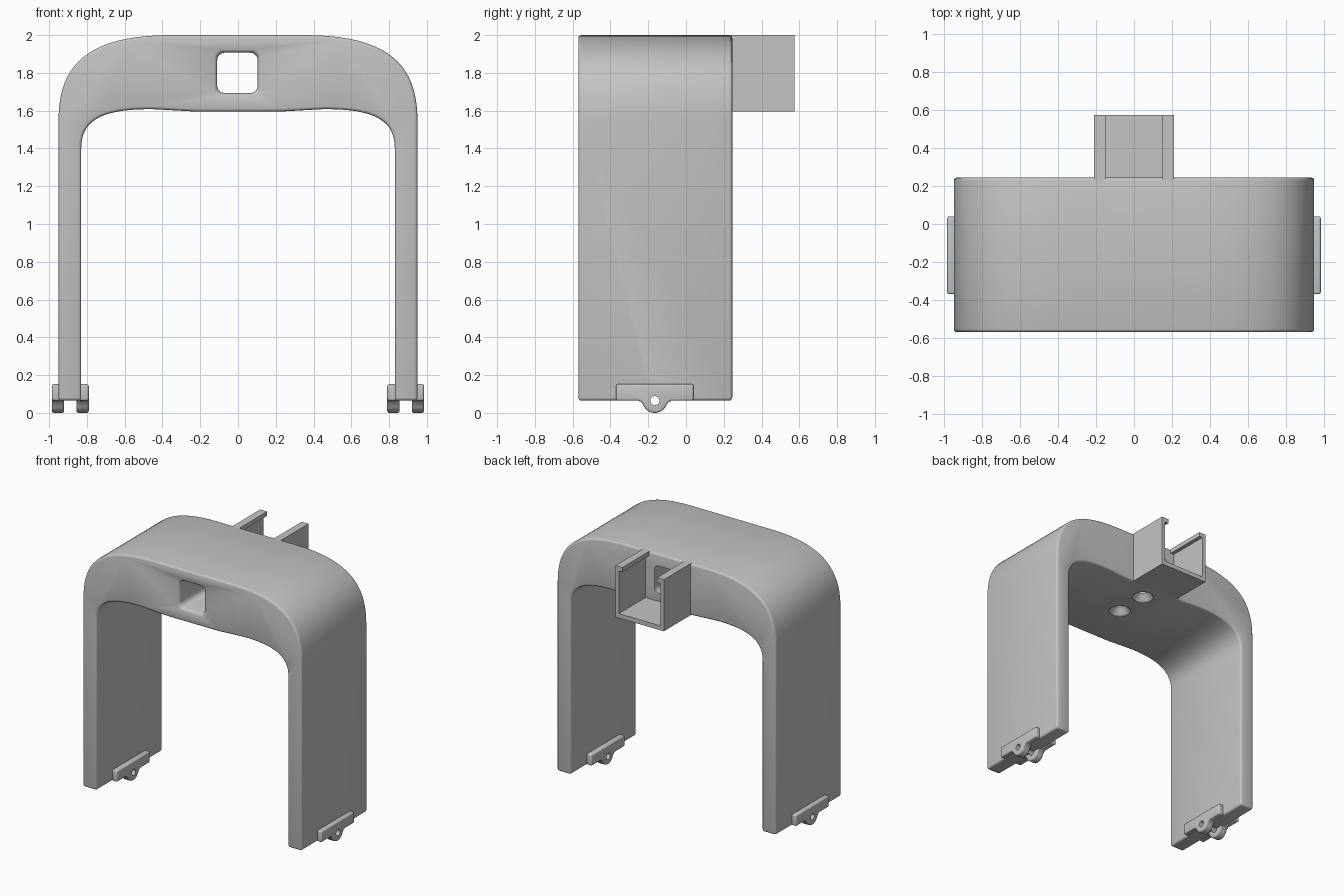
import bpy, bmesh
from math import sin, cos, pi, radians
from mathutils import Vector

if "Cube" in bpy.data.objects:
    bpy.data.objects.remove(bpy.data.objects["Cube"], do_unlink=True)

grey = bpy.data.materials.new("plain grey")
grey.use_nodes = True
COLOR = (0.55, 0.55, 0.55, 1)
grey.diffuse_color = COLOR
grey.node_tree.nodes["Principled BSDF"].inputs["Base Color"].default_value = COLOR


def loft(name, rings):
    """Closed solid through matching rings of 3D points."""
    bm = bmesh.new()
    loops = [[bm.verts.new(p) for p in ring] for ring in rings]
    n = len(loops[0])
    for a, b in zip(loops, loops[1:]):
        for i in range(n):
            j = (i + 1) % n
            bm.faces.new((a[i], a[j], b[j], b[i]))
    bm.faces.new(loops[0])
    bm.faces.new(loops[-1][::-1])
    bmesh.ops.recalc_face_normals(bm, faces=bm.faces)
    mesh = bpy.data.meshes.new(name)
    bm.to_mesh(mesh)
    bm.free()
    mesh.materials.append(grey)
    obj = bpy.data.objects.new(name, mesh)
    bpy.context.collection.objects.link(obj)
    return obj


def along_y(profile, y):
    return [(u, y, v) for u, v in profile]


def along_x(profile, x):
    return [(x, u, v) for u, v in profile]


def arc(cx, cy, r, a0, a1, n):
    return [(cx + r * cos(radians(a0 + (a1 - a0) * i / n)),
             cy + r * sin(radians(a0 + (a1 - a0) * i / n))) for i in range(n + 1)]


def bezier(p0, p1, p2, p3, n=20):
    p = [Vector(q) for q in (p0, p1, p2, p3)]
    pts = []
    for i in range(n + 1):
        t = i / n
        s = 1 - t
        pts.append(tuple(p[0] * s**3 + p[1] * 3 * s * s * t + p[2] * 3 * s * t * t + p[3] * t**3))
    return pts


def soften(obj, width):
    mod = obj.modifiers.new("soft edges", 'BEVEL')
    mod.width = width
    mod.segments = 3
    mod.limit_method = 'ANGLE'
    mod.angle_limit = radians(40)
    mod.use_clamp_overlap = False


def cut(obj, cutter):
    mod = obj.modifiers.new("cut", 'BOOLEAN')
    mod.operation = 'DIFFERENCE'
    mod.solver = 'EXACT'
    mod.object = cutter
    cutter.hide_render = True
    cutter.display_type = 'WIRE'
    cutters.add(cutter)


cutters = set()
parts = []
MID_Y = -0.165

# Arch: legs and bridge as one extruded outline
half = [(0.83, 0.065), (0.95, 0.065)]
half += bezier((0.95, 1.55), (0.95, 1.84), (0.80, 2.0), (0.35, 2.0))
inner = bezier((0.83, 1.40), (0.83, 1.55), (0.72, 1.61), (0.45, 1.608))
inner += [(0.22, 1.595)]
outline = half + [(-x, z) for x, z in reversed(half)]
outline += [(-x, z) for x, z in inner] + inner[::-1]
arch = loft("arch", [along_y(outline, -0.57), along_y(outline, 0.245)])
soften(arch, 0.016)
parts.append(arch)


# Rounded square window through the bridge, flared at the front
def rounded_square(h, r=0.04):
    pts = []
    for k, (sx, sz) in enumerate(((1, 1), (-1, 1), (-1, -1), (1, -1))):
        pts += arc(-0.003 + sx * (h - r), 1.80 + sz * (h - r), r, 90 * k, 90 * k + 90, 6)
    return pts


flare = [(-0.60, 0.124), (-0.57, 0.122), (-0.565, 0.114), (-0.55, 0.107), (0.30, 0.107)]
window = loft("window_cutter", [along_y(rounded_square(h), y) for y, h in flare])
cut(arch, window)

# Countersunk screw holes under the bridge
for i, y in enumerate((MID_Y, 0.10)):
    steps = [(1.55, 0.08), (1.60, 0.08), (1.65, 0.038), (1.74, 0.038)]
    screw = loft(f"screw_hole_cutter_{i}",
                 [[(u, v, z) for u, v in arc(0, y, r, 0, 345, 23)] for z, r in steps])
    cut(arch, screw)

# Channel bracket at the back: floor, two walls, inward top lips
side = [(0.21, 1.595), (0.21, 2.0), (0.15, 2.0), (0.15, 1.965), (0.18, 1.965), (0.18, 1.63)]
channel = side + [(-x, z) for x, z in reversed(side)]
parts.append(loft("back_channel", [along_y(channel, 0.225), along_y(channel, 0.575)]))


# Hinge clips at the feet
def clip_profile(width, top):
    flank = [(width, top), (width, 0.065), (0.088, 0.065), (0.07, 0.055)]
    flank = flank[:1] + [p for p in flank[1:] if p[0] < width or width > 0.1]
    pts = flank + arc(0, 0.065, 0.065, -30, -150, 16)
    pts += [(-u, v) for u, v in reversed(flank)]
    return [(MID_Y + u, v) for u, v in pts]


for sx, label in ((1, "left"), (-1, "right")):
    drill = loft(f"{label}_pin_cutter",
                 [along_x(arc(MID_Y, 0.065, 0.024, 0, 345, 23), sx * x) for x in (0.7, 1.05)])
    cut(arch, drill)
    for place, plate_x, lug_x in (("outer", (0.94, 0.985), (0.92, 0.965)),
                                  ("inner", (0.79, 0.84), (0.81, 0.855))):
        for part, xs, prof in (("plate", plate_x, clip_profile(0.205, 0.152)),
                               ("lug", lug_x, clip_profile(0.09, 0.10))):
            clip = loft(f"{label}_{place}_{part}", [along_x(prof, sx * x) for x in xs])
            soften(clip, 0.01)
            cut(clip, drill)
            parts.append(clip)

# Bake the cuts, drop the helpers, shade smooth with sharp edges kept
for obj in parts:
    bpy.ops.object.select_all(action='DESELECT')
    obj.select_set(True)
    bpy.context.view_layer.objects.active = obj
    for mod in list(obj.modifiers):
        bpy.ops.object.modifier_apply(modifier=mod.name)
    bpy.ops.object.shade_smooth_by_angle(angle=radians(35))
for cutter in cutters:
    bpy.data.objects.remove(cutter, do_unlink=True)
